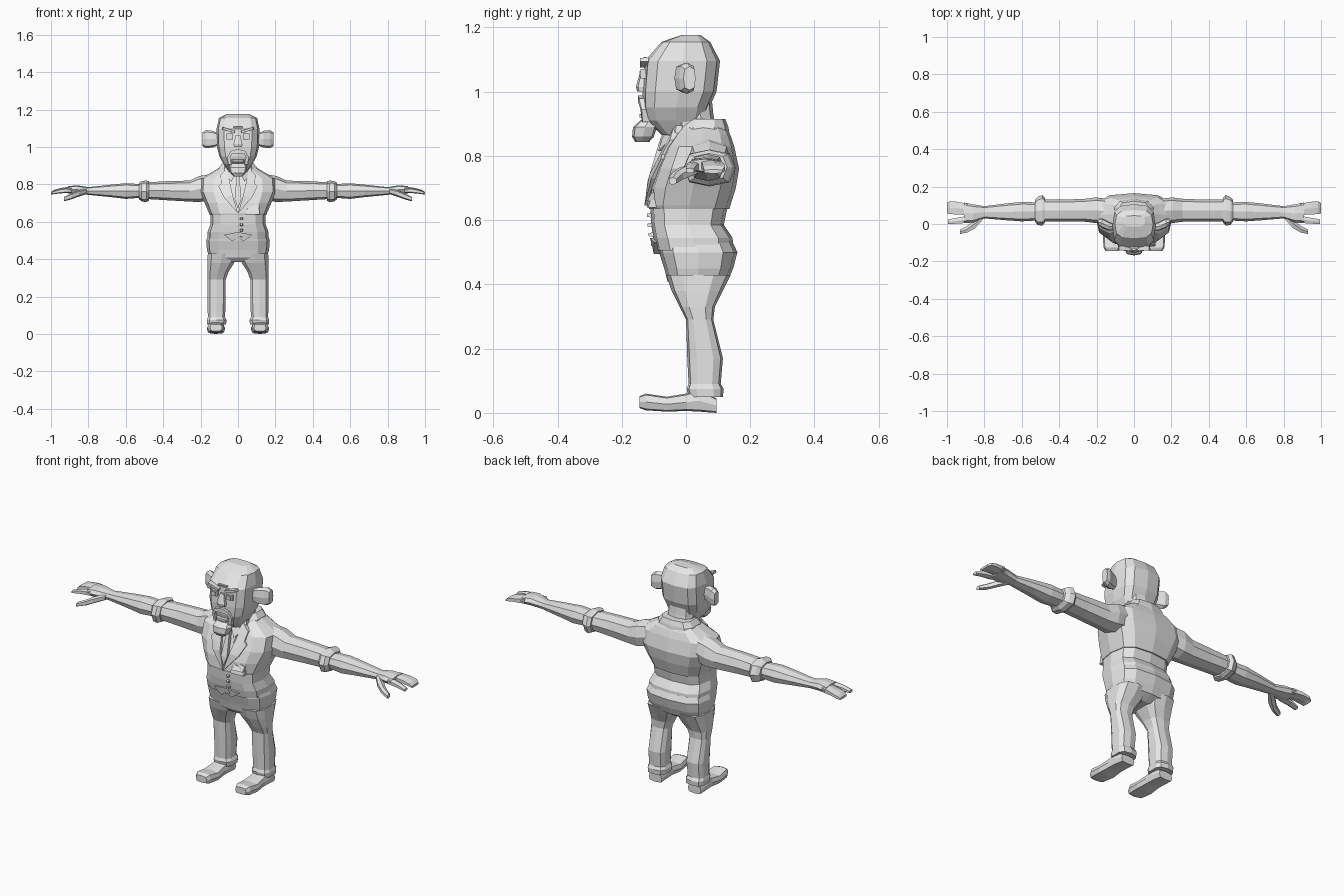
import bpy, bmesh, math
from mathutils import Vector, Matrix

grey = bpy.data.materials.new("light grey")
grey.diffuse_color = (0.8, 0.8, 0.8, 1)


def finish(name, bm, mirror=False):
    bmesh.ops.recalc_face_normals(bm, faces=bm.faces[:])
    if mirror:
        dup = bmesh.ops.duplicate(bm, geom=bm.verts[:] + bm.edges[:] + bm.faces[:])["geom"]
        for v in dup:
            if isinstance(v, bmesh.types.BMVert):
                v.co.x *= -1
        bmesh.ops.reverse_faces(bm, faces=[f for f in dup if isinstance(f, bmesh.types.BMFace)])
    me = bpy.data.meshes.new(name)
    bm.to_mesh(me)
    bm.free()
    me.materials.append(grey)
    ob = bpy.data.objects.new(name, me)
    bpy.context.collection.objects.link(ob)
    return ob


def loft(name, axis, rows, n=10, p=0.7, mirror=False):
    """Rows are (position on axis, min a, max a, min b, max b)."""
    bm = bmesh.new()
    rings = []
    for pos, a0, a1, b0, b1 in rows:
        ring = []
        for i in range(n):
            t = math.tau * i / n + math.pi / 2
            c, s = math.cos(t), math.sin(t)
            a = (a0 + a1) / 2 + (a1 - a0) / 2 * math.copysign(abs(c) ** p, c)
            b = (b0 + b1) / 2 + (b1 - b0) / 2 * math.copysign(abs(s) ** p, s)
            co = {"x": (pos, a, b), "y": (a, pos, b), "z": (a, b, pos)}[axis]
            ring.append(bm.verts.new(co))
        rings.append(ring)
    for r, q in zip(rings, rings[1:]):
        for i in range(n):
            j = (i + 1) % n
            bm.faces.new((r[i], r[j], q[j], q[i]))
    bm.faces.new(rings[0])
    bm.faces.new(rings[-1])
    return finish(name, bm, mirror)


def box(name, centre, size, roll=0, taper=1, mirror=False):
    bm = bmesh.new()
    bmesh.ops.create_cube(bm, size=1)
    for v in bm.verts:
        if v.co.y < 0:
            v.co.x *= taper
            v.co.z *= taper
        v.co = Matrix.Rotation(roll, 3, "Y") @ (v.co * Vector(size)) + Vector(centre)
    return finish(name, bm, mirror)


def plate(name, pts, depth=0.02, mirror=False):
    """Outline of 3D points thickened backwards."""
    bm = bmesh.new()
    f = bm.faces.new([bm.verts.new(p) for p in pts])
    ext = bmesh.ops.extrude_face_region(bm, geom=[f], use_keep_orig=True)["geom"]
    for v in ext:
        if isinstance(v, bmesh.types.BMVert):
            v.co.y += depth
    bmesh.ops.triangulate(bm, faces=[f for f in bm.faces if len(f.verts) > 4])
    return finish(name, bm, mirror)


def body(rows):
    return [(z, -w, w, y0, y1) for z, w, y0, y1 in rows]


# Jacket, waistcoat and trousers
loft("jacket", "z", body([
    (.635, .150, -.115, .135), (.645, .155, -.118, .138), (.70, .178, -.112, .155),
    (.76, .205, -.092, .165), (.83, .203, -.06, .15), (.865, .14, -.035, .138),
    (.895, .09, -.01, .12)]), 12, .65)
loft("waistcoat", "z", body([
    (.505, .163, -.092, .148), (.545, .163, -.102, .145), (.585, .148, -.108, .118),
    (.645, .147, -.112, .13)]), 12, .65)
loft("trouser_seat", "z", body([
    (.385, .10, -.035, .09), (.41, .155, -.058, .13), (.45, .166, -.068, .147),
    (.50, .17, -.084, .16), (.53, .16, -.085, .146)]), 12, .65)
loft("trouser_leg", "z", [
    (.05, .062, .166, .008, .115), (.075, .06, .168, .002, .117), (.09, .068, .163, .008, .108),
    (.17, .064, .164, .004, .115), (.29, .064, .165, 0, .085), (.33, .05, .166, -.02, .09),
    (.38, .018, .166, -.045, .115), (.43, .004, .164, -.062, .14)], 10, .65, True)
plate("waistcoat_point", [(0, -.112, .545), (.075, -.1, .53), (.03, -.1, .495),
                          (0, -.098, .515)], .03, True)

# Shoes
loft("shoe", "y", [
    (-.145, .085, .15, .015, .052), (-.125, .075, .163, .008, .06), (-.06, .068, .167, .004, .05),
    (0, .075, .16, .006, .06), (.04, .075, .16, .004, .072), (.095, .078, .156, 0, .045)],
     8, .5, True)

# Sleeves, rolled cuffs and forearms
loft("sleeve", "x", [
    (.14, .0, .135, .72, .855), (.205, .005, .142, .705, .845), (.26, .012, .135, .708, .82),
    (.38, .014, .13, .715, .817), (.495, .014, .13, .722, .81)], 8, .75, True)
loft("rolled_cuff", "x", [
    (.475, .008, .14, .712, .816), (.49, -.008, .155, .705, .82), (.515, -.006, .145, .708, .818),
    (.53, .014, .128, .722, .808)], 8, .75, True)
loft("forearm", "x", [
    (.50, .02, .115, .73, .80), (.60, .014, .118, .722, .806), (.68, .02, .11, .732, .798),
    (.80, .03, .095, .744, .785), (.86, .008, .105, .748, .795), (.91, .004, .115, .752, .79)],
     8, .75, True)

# Fingers and thumb
loft("fingers", "x", [
    (.89, .045, .112, .754, .79), (.95, .048, .122, .755, .78), (.985, .05, .124, .75, .77),
    (1.0, .055, .115, .745, .758)], 6, .6, True)
loft("first_finger", "x", [
    (.89, .004, .045, .754, .785), (.95, .0, .034, .752, .776), (.995, -.002, .026, .746, .762)],
     6, .7, True)
loft("thumb", "x", [
    (.81, .02, .06, .748, .778), (.85, -.025, .03, .735, .77), (.89, -.047, -.008, .72, .752),
    (.93, -.055, -.028, .71, .733)], 6, .75, True)

# Shirt collar, neck, tie and lapels
loft("neck", "z", body([(.85, .075, -.04, .1), (.93, .075, -.06, .085), (.98, .07, -.05, .08)]))
loft("coat_collar", "z", body([(.855, .115, -.04, .138), (.89, .105, -.02, .132),
                               (.915, .085, .0, .122)]))
plate("shirt_front", [(-.05, -.05, .87), (.05, -.05, .87), (0, -.122, .665)])
plate("shirt_collar", [(.008, -.07, .865), (.07, -.03, .895), (.075, -.035, .865),
                       (.035, -.087, .815)], .02, True)
plate("tie_knot", [(-.015, -.075, .865), (.015, -.075, .865), (.01, -.086, .835),
                   (-.01, -.086, .835)])
plate("tie", [(-.008, -.086, .835), (.008, -.086, .835), (.018, -.12, .72), (0, -.126, .67),
              (-.018, -.12, .72)])
plate("lapel", [(.06, -.04, .885), (.095, -.05, .85), (.09, -.075, .805), (.105, -.078, .79),
                (.075, -.108, .73), (0, -.13, .645), (.028, -.115, .74)], .02, True)

# Pocket, handkerchief and buttons
plate("pocket", [(.04, -.122, .64), (.115, -.118, .64), (.115, -.11, .665), (.04, -.117, .665)], .03)
plate("handkerchief", [(.045, -.125, .66), (.11, -.12, .66), (.115, -.108, .685), (.09, -.107, .695),
                       (.075, -.11, .68), (.055, -.11, .69)], .03)
for z, y in ((.615, -.113), (.585, -.111), (.555, -.107), (.525, -.1)):
    box("button", (.018, y, z), (.016, .018, .014), taper=.7)

# Head and ears
loft("head", "z", body([
    (.865, .05, -.075, .045), (.91, .078, -.124, .06), (.95, .1, -.134, .072),
    (1.0, .112, -.136, .095), (1.095, .115, -.128, .106), (1.155, .102, -.076, .075),
    (1.176, .06, -.015, .045)]), 12, .62)
loft("ear", "x", [
    (.1, -.035, .0, 1.01, 1.07), (.135, -.036, .012, .998, 1.086), (.17, -.022, .03, .993, 1.09),
    (.19, -.008, .03, 1.005, 1.078)], 8, .7, True)

# Eyes, slanted brows and nose
box("eye_socket", (.045, -.133, 1.056), (.034, .016, .03), mirror=True)
box("eye", (.045, -.14, 1.056), (.018, .01, .018), mirror=True)
box("brow", (.05, -.13, 1.09), (.07, .026, .013), math.radians(-17), .9, True)
box("brow_crease", (0, -.128, 1.105), (.05, .01, .006))
loft("nose", "z", body([(1.0, .024, -.152, -.12), (1.015, .026, -.156, -.12),
                        (1.065, .012, -.142, -.12)]), 6)

# Moustache, beard sides, mouth and goatee
plate("moustache", [(0, -.15, .988), (.04, -.146, .978), (.058, -.138, .945), (.042, -.142, .945),
                    (.034, -.147, .962), (0, -.15, .966)], .03, True)
plate("beard_side", [(.058, -.138, .945), (.052, -.135, .905), (.034, -.137, .905),
                     (.042, -.142, .945)], .03, True)
box("lower_lip", (0, -.135, .925), (.07, .018, .015), taper=.8)
loft("goatee", "z", body([(.843, .024, -.158, -.115), (.86, .042, -.168, -.1),
                          (.89, .05, -.165, -.09), (.912, .04, -.14, -.09)]), 8, .6)
